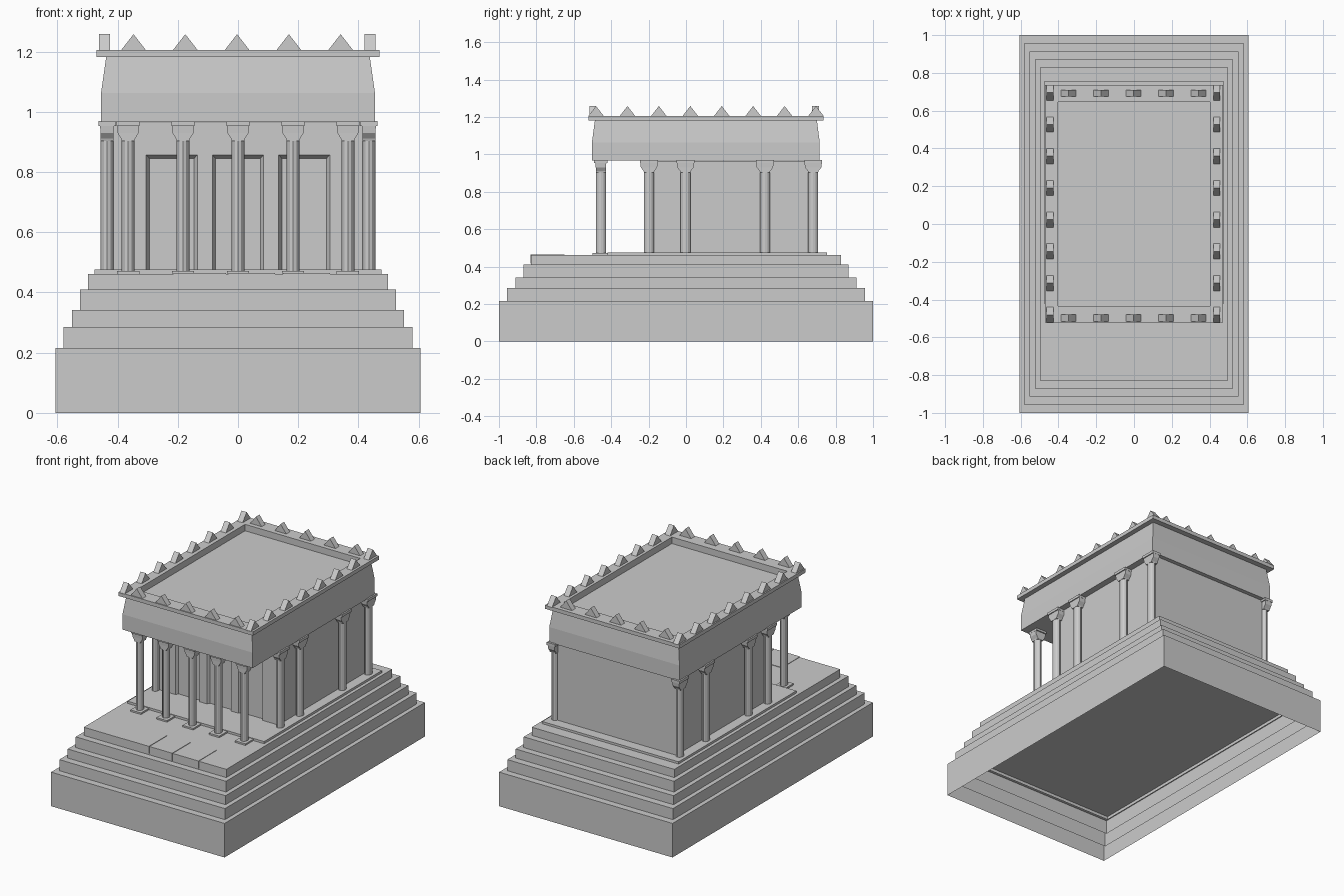
import bpy, bmesh
from mathutils import Vector

if "Cube" in bpy.data.objects:
    bpy.data.objects.remove(bpy.data.objects["Cube"], do_unlink=True)

stone = bpy.data.materials.new("grey_stone")
stone.use_nodes = True
GREY = (0.6, 0.6, 0.6, 1)
stone.diffuse_color = GREY
stone.node_tree.nodes["Principled BSDF"].inputs["Base Color"].default_value = GREY


def finish(bm, name):
    """Turn a bmesh into a named stone object."""
    bmesh.ops.recalc_face_normals(bm, faces=bm.faces)
    mesh = bpy.data.meshes.new(name)
    bm.to_mesh(mesh)
    bm.free()
    mesh.materials.append(stone)
    obj = bpy.data.objects.new(name, mesh)
    bpy.context.collection.objects.link(obj)
    return obj


def loft(bm, rects, bottom=True):
    """Stack rectangles (x0, x1, y0, y1, z), skin them and close the top."""
    rings = [[bm.verts.new(p) for p in
              ((x0, y0, z), (x1, y0, z), (x1, y1, z), (x0, y1, z))]
             for x0, x1, y0, y1, z in rects]
    for a, b in zip(rings, rings[1:]):
        for i in range(4):
            j = (i + 1) % 4
            bm.faces.new((a[i], a[j], b[j], b[i]))
    if bottom:
        bm.faces.new(rings[0][::-1])
    bm.faces.new(rings[-1])


def box(name, x0, x1, y0, y1, z0, z1, bottom=True):
    bm = bmesh.new()
    loft(bm, [(x0, x1, y0, y1, z0), (x0, x1, y0, y1, z1)], bottom)
    return finish(bm, name)


# Podium: equal-height open-bottomed tiers nested in one another
for hx, hy, z in ((0.606, 1.0, 0.215), (0.579, 0.957, 0.285), (0.552, 0.912, 0.342),
                  (0.525, 0.87, 0.41), (0.498, 0.828, 0.462)):
    box("podium_tier", -hx, hx, -hy, hy, z - 0.215, z, bottom=False)

# Temple floor and the three entrance slabs
box("temple_floor", -0.477, 0.477, -0.42, 0.755, 0.455, 0.476)
for x0, x1 in ((-0.215, -0.04), (-0.032, 0.123), (0.15, 0.306)):
    box("entrance_slab", x0, x1, -0.832, -0.65, 0.417, 0.465)

# Inner chamber: side, back and top walls as a block, open at the front
WALL_X, FRONT, BACK, FLOOR, CEIL = 0.415, -0.19, 0.69, 0.476, 0.965
bm = bmesh.new()
loft(bm, [(-WALL_X, WALL_X, FRONT, BACK, FLOOR), (-WALL_X, WALL_X, FRONT, BACK, CEIL)])
front = min(bm.faces, key=lambda f: f.calc_center_median().y)
bmesh.ops.delete(bm, geom=[front], context='FACES_ONLY')

# Facade with three shallow splayed doorways
door_z = 0.857
xs = [-WALL_X, -0.305, -0.135, -0.085, 0.085, 0.135, 0.305, WALL_X]
grid = [[bm.verts.new((x, FRONT, z)) for x in xs] for z in (FLOOR, door_z, CEIL)]
doors = []
for r in range(2):
    for c in range(len(xs) - 1):
        f = bm.faces.new((grid[r][c], grid[r][c + 1], grid[r + 1][c + 1], grid[r + 1][c]))
        if r == 0 and c % 2:
            doors.append(f)
for f in bmesh.ops.extrude_discrete_faces(bm, faces=doors)["faces"]:
    mid = f.calc_center_median().x
    for v in f.verts:
        v.co += Vector((0.011 if v.co.x < mid else -0.011, 0.018,
                        -0.012 if v.co.z > 0.8 else 0))
bmesh.ops.remove_doubles(bm, verts=bm.verts, dist=0.0001)
finish(bm, "inner_chamber")

DEEPER = 1.25  # columns are deeper than they are wide


def column(name, x, y, along_x):
    """Faceted shaft with a bracket capital that is longer along its own wall."""
    z0, z1 = 0.47, 0.91
    bpy.ops.mesh.primitive_cylinder_add(vertices=12, radius=0.0215, depth=z1 - z0,
                                        location=(x, y, (z0 + z1) / 2))
    shaft = bpy.context.object
    shaft.name = name + "_shaft"
    shaft.scale.y = DEEPER
    shaft.data.materials.append(stone)
    bm = bmesh.new()
    rects = []
    for long, short, z in ((0.021, 0.022, 0.903), (0.023, 0.022, 0.911),
                           (0.035, 0.022, 0.93), (0.037, 0.023, 0.953),
                           (0.038, 0.029, 0.953), (0.038, 0.029, 0.97)):
        hx, hy = (long, short) if along_x else (short, long)
        hy *= DEEPER
        rects.append((x - hx, x + hx, y - hy, y + hy, z))
    loft(bm, rects)
    finish(bm, name + "_capital")


# Porch columns on plinths
for x in (-0.365, -0.183, 0, 0.183, 0.365):
    column("porch_column", x, -0.455, True)
    box("column_plinth", x - 0.037, x + 0.037, -0.5, -0.41, 0.455, 0.472)

# Side columns
for side in (-1, 1):
    for y in (-0.198, -0.003, 0.422, 0.68):
        column("side_column", side * 0.435, y, False)

# Entablature, cornice and sunken roof in one skin
bm = bmesh.new()
loft(bm, [(-hx, hx, y0, y1, z) for hx, y0, y1, z in (
    (0.455, -0.503, 0.715, 0.966), (0.455, -0.503, 0.715, 1.063),
    (0.438, -0.487, 0.70, 1.182), (0.47, -0.522, 0.735, 1.182),
    (0.47, -0.522, 0.735, 1.206), (0.403, -0.435, 0.646, 1.206),
    (0.403, -0.435, 0.646, 1.165))])
finish(bm, "entablature_and_roof")


def roof_ornament(x, y, along_x):
    """Triangular prism standing on the cornice."""
    bm = bmesh.new()
    half, thick = 0.042, 0.018
    wide, thin = (half, thick) if along_x else (thick, half)
    peak = (0, thick) if along_x else (thick, 0)
    loft(bm, [(x - wide, x + wide, y - thin, y + thin, 1.204),
              (x - peak[0], x + peak[0], y - peak[1], y + peak[1], 1.258)])
    bmesh.ops.remove_doubles(bm, verts=bm.verts, dist=0.0001)
    finish(bm, "roof_ornament")


# Roof ornaments along all four edges
for i in range(-2, 3):
    for y in (-0.498, 0.692):
        roof_ornament(i * 0.172 - 0.003, y, True)
for i in range(8):
    for x in (-0.444, 0.438):
        roof_ornament(x, -0.481 + i * 0.168, False)
